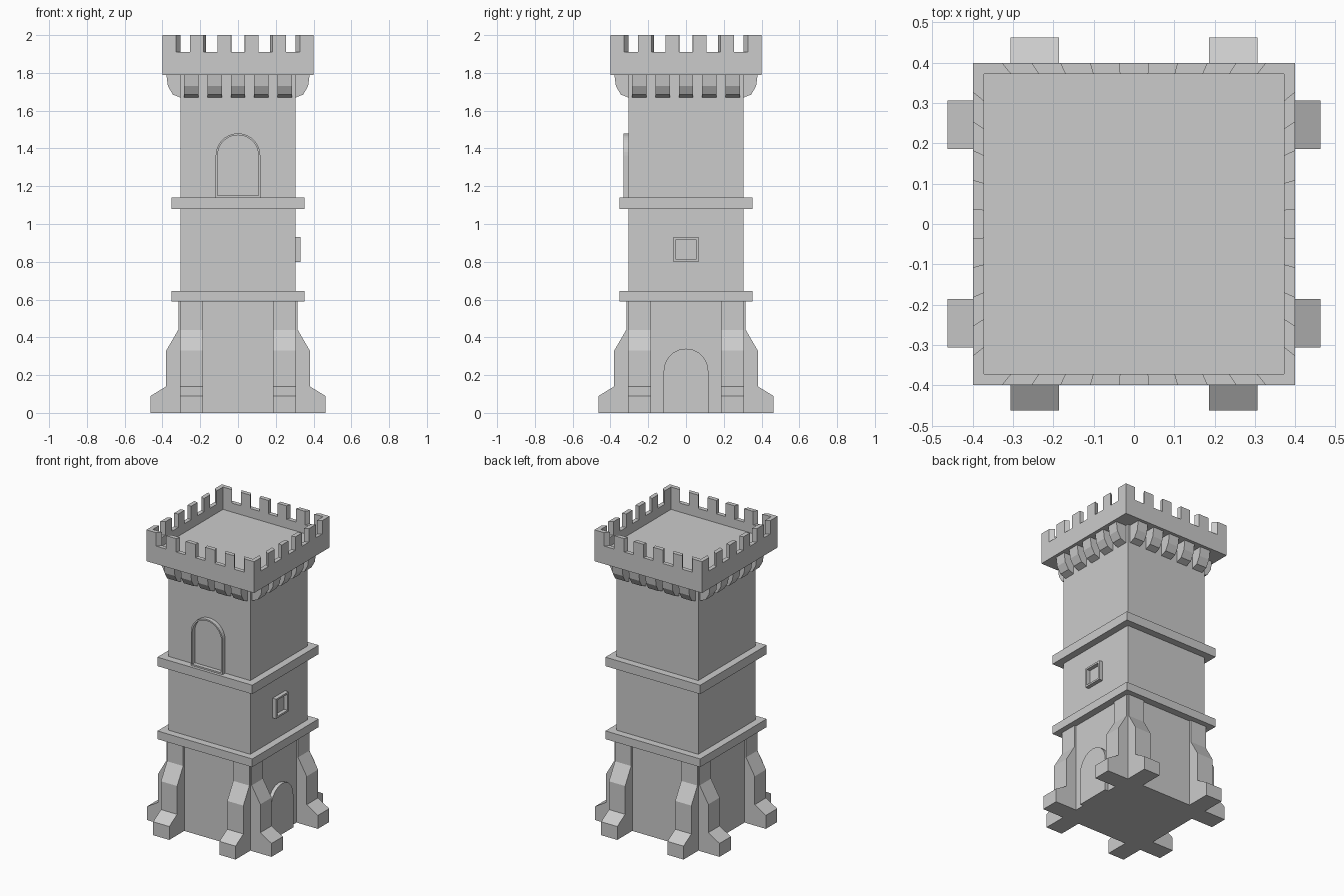
import bpy, bmesh
from math import pi, cos, sin
from mathutils import Matrix, Vector

if "Cube" in bpy.data.objects:
    bpy.data.objects.remove(bpy.data.objects["Cube"])


def finish(name, bm):
    bmesh.ops.recalc_face_normals(bm, faces=bm.faces)
    mesh = bpy.data.meshes.new(name)
    bm.to_mesh(mesh)
    bm.free()
    ob = bpy.data.objects.new(name, mesh)
    bpy.context.collection.objects.link(ob)
    return ob


def loft(bm, loops, side=0, caps=True):
    """Join closed loops of points; side 0-3 turns the result from the front face round the tower."""
    rot = Matrix.Rotation(side * pi / 2, 4, 'Z')
    rings = [[bm.verts.new(rot @ Vector(p)) for p in loop] for loop in loops]
    for a, b in zip(rings, rings[1:]):
        for i in range(len(a)):
            j = (i + 1) % len(a)
            bm.faces.new((a[i], a[j], b[j], b[i]))
    if caps:
        bm.faces.new(rings[0])
        bm.faces.new(rings[-1])


def slab(name, half, z0, z1):
    bm = bmesh.new()
    square = [(-half, -half), (half, -half), (half, half), (-half, half)]
    loft(bm, [[(x, y, z) for x, y in square] for z in (z0, z1)])
    return finish(name, bm)


def brackets(name, profile, spans):
    """Extrude an (outward, z) profile over each span on all four sides."""
    bm = bmesh.new()
    for side in range(4):
        for u0, u1 in spans:
            loft(bm, [[(u, -d, z) for d, z in profile] for u in (u0, u1)], side)
    return finish(name, bm)


def arch(r, z0, spring, n):
    return [(-r, z0), (r, z0)] + [(r * cos(pi * i / n), spring + r * sin(pi * i / n))
                                  for i in range(n + 1)]


def frame(name, outer, inner, d0, d1, side):
    bm = bmesh.new()
    steps = ((outer, d0), (outer, d1), (inner, d1), (inner, d0))
    loft(bm, [[(u, -d, z) for u, z in pts] for pts, d in steps], side, caps=False)
    return finish(name, bm)


# Shaft and string courses
BODY = 0.304
slab("tower_shaft", BODY, 0, 1.80)
slab("lower_band", 0.352, 0.59, 0.645)
slab("upper_band", 0.352, 1.08, 1.14)

# Paired stepped buttresses
brackets("buttresses",
         [(0.28, 0), (0.463, 0), (0.463, 0.09), (0.38, 0.14), (0.38, 0.33),
          (0.316, 0.44), (0.316, 0.60), (0.28, 0.60)],
         [(-0.306, -0.186), (0.186, 0.306)])

# Curved corbels under the parapet
brackets("corbels",
         [(0.29, 1.795), (0.38, 1.795), (0.371, 1.73), (0.345, 1.685),
          (BODY, 1.669), (0.29, 1.669)],
         [(0.1235 * i - 0.038, 0.1235 * i + 0.038) for i in range(-2, 3)])

# Parapet: 11 bays per side, alternate bays raised as merlons
OUT, INN, N = 0.40, 0.372, 11
edge = [Matrix.Rotation(s * pi / 2, 4, 'Z') @ Vector((-1 + 2 * i / N, -1, 0))
        for s in range(4) for i in range(N)]
bm = bmesh.new()
loft(bm, [[(p.x * r, p.y * r, z) for p in edge]
          for r, z in ((OUT, 1.79), (OUT, 1.91), (INN, 1.91), (INN, 1.85))])
bm.faces.ensure_lookup_table()
merlons = [bm.faces[len(edge) + s * N + i] for s in range(4) for i in range(0, N, 2)]
raised = bmesh.ops.extrude_face_region(bm, geom=merlons)["geom"]
bmesh.ops.translate(bm, vec=(0, 0, 0.09),
                    verts=[v for v in raised if isinstance(v, bmesh.types.BMVert)])
finish("parapet", bm)

# Arched window frame on the front
frame("arched_window", arch(0.118, 1.14, 1.362, 20), arch(0.108, 1.15, 1.362, 20),
      0.30, 0.332, 0)

# Small square window frame on the right
box = lambda h: [(-h, 0.865 - h), (h, 0.865 - h), (h, 0.865 + h), (-h, 0.865 + h)]
frame("square_window", box(0.066), box(0.054), 0.30, 0.33, 1)

# Arched door on the right
bm = bmesh.new()
loft(bm, [[(u, -d, z) for u, z in arch(0.118, 0, 0.222, 10)] for d in (0.30, 0.328)], 1)
finish("door", bm)
